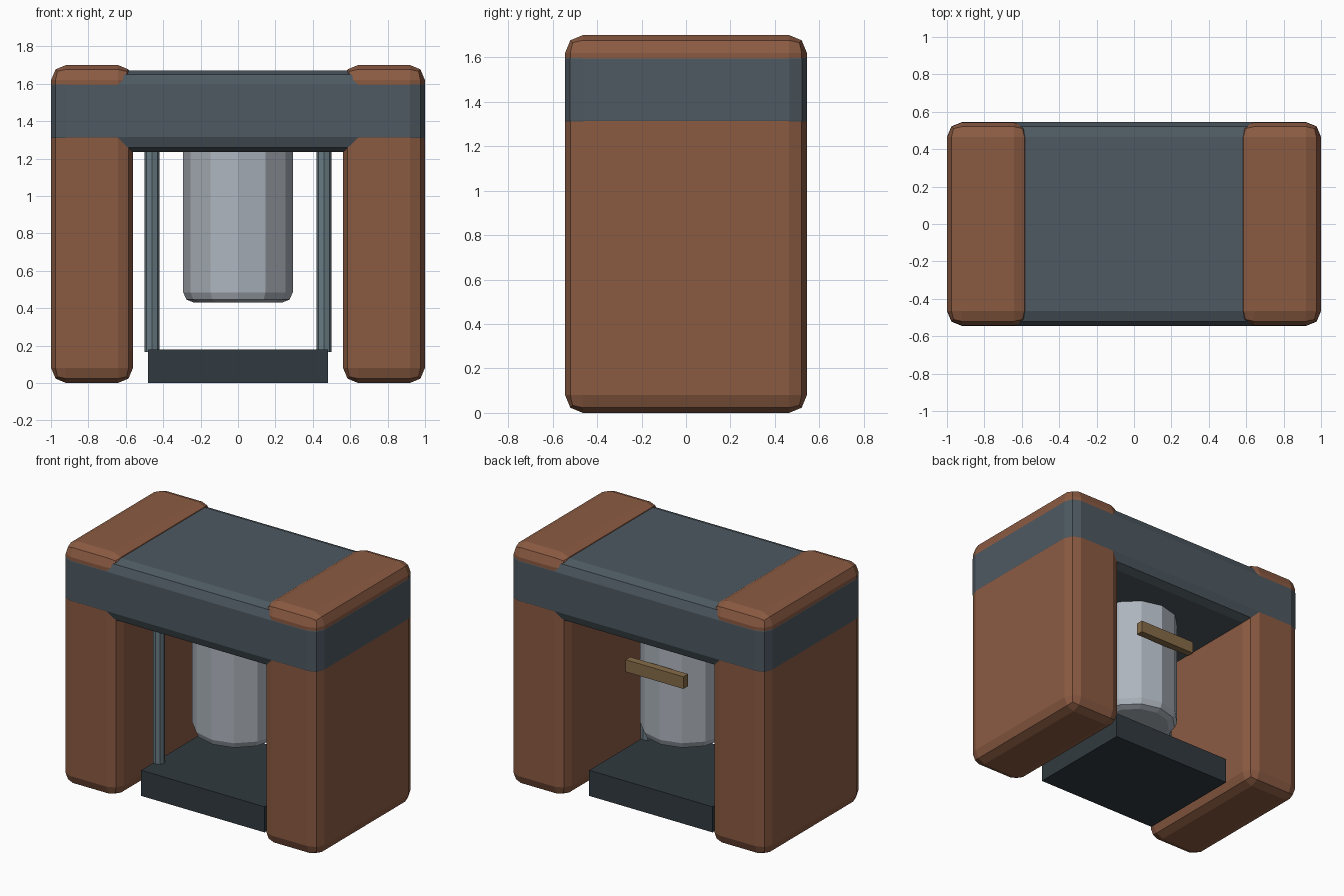
import bpy, math

if "Cube" in bpy.data.objects:
    bpy.data.objects.remove(bpy.data.objects["Cube"])


def paint(obj, name, rgb):
    mat = bpy.data.materials.get(name) or bpy.data.materials.new(name)
    mat.diffuse_color = (*rgb, 1)
    mat.use_nodes = True
    mat.node_tree.nodes["Principled BSDF"].inputs["Base Color"].default_value = mat.diffuse_color
    obj.data.materials.append(mat)


def round_edges(obj, width):
    bev = obj.modifiers.new("bevel", 'BEVEL')
    bev.width = width
    bev.segments = 2
    bev.limit_method = 'ANGLE'
    bev.angle_limit = math.radians(50)


def box(name, lo, hi, mat, bevel=0):
    bpy.ops.mesh.primitive_cube_add(size=1)
    obj = bpy.context.object
    obj.name = name
    centre = [(a + b) / 2 for a, b in zip(lo, hi)]
    size = [b - a for a, b in zip(lo, hi)]
    for v in obj.data.vertices:
        v.co = [c + s * k for c, s, k in zip(centre, size, v.co)]
    paint(obj, *mat)
    if bevel:
        round_edges(obj, bevel)
    return obj


def cylinder(name, x, y, z0, z1, radius, sides, mat, bevel=0):
    bpy.ops.mesh.primitive_cylinder_add(vertices=sides, radius=radius, depth=z1 - z0,
                                        location=(x, y, (z0 + z1) / 2))
    obj = bpy.context.object
    obj.name = name
    paint(obj, *mat)
    if bevel:
        round_edges(obj, bevel)
    return obj


RUST = ("rust", (0.26, 0.105, 0.055))
SLATE = ("slate", (0.075, 0.1, 0.12))
DARK = ("dark_slate", (0.03, 0.042, 0.05))
STEEL = ("steel", (0.42, 0.46, 0.51))
ROD = ("rod_steel", (0.14, 0.2, 0.23))
BRASS = ("brass", (0.24, 0.15, 0.065))

# Crossbeam, a hair proud of the posts so the faces do not flicker
box("crossbeam", (-1, -0.545, 1.235), (1, 0.545, 1.672), SLATE, 0.08)

# Side posts and guide rods, mirrored left and right
for side, s in (("left", -1), ("right", 1)):
    xs = sorted((s * 0.562, s * 0.999))
    box(side + "_post", (xs[0], -0.544, 0), (xs[1], 0.544, 1.7), RUST, 0.08)
    cylinder(side + "_guide_rod", s * 0.46, -0.22, 0.165, 1.3, 0.04, 8, ROD)

# Hanging ram
cylinder("ram", 0, 0, 0.43, 1.33, 0.293, 12, STEEL, 0.055)

# Base plate
box("base_plate", (-0.48, -0.39, 0), (0.48, 0.39, 0.18), DARK)

# Bar on the back of the ram
box("rear_bar", (-0.225, 0.298, 0.925), (0.225, 0.35, 1.01), BRASS)
